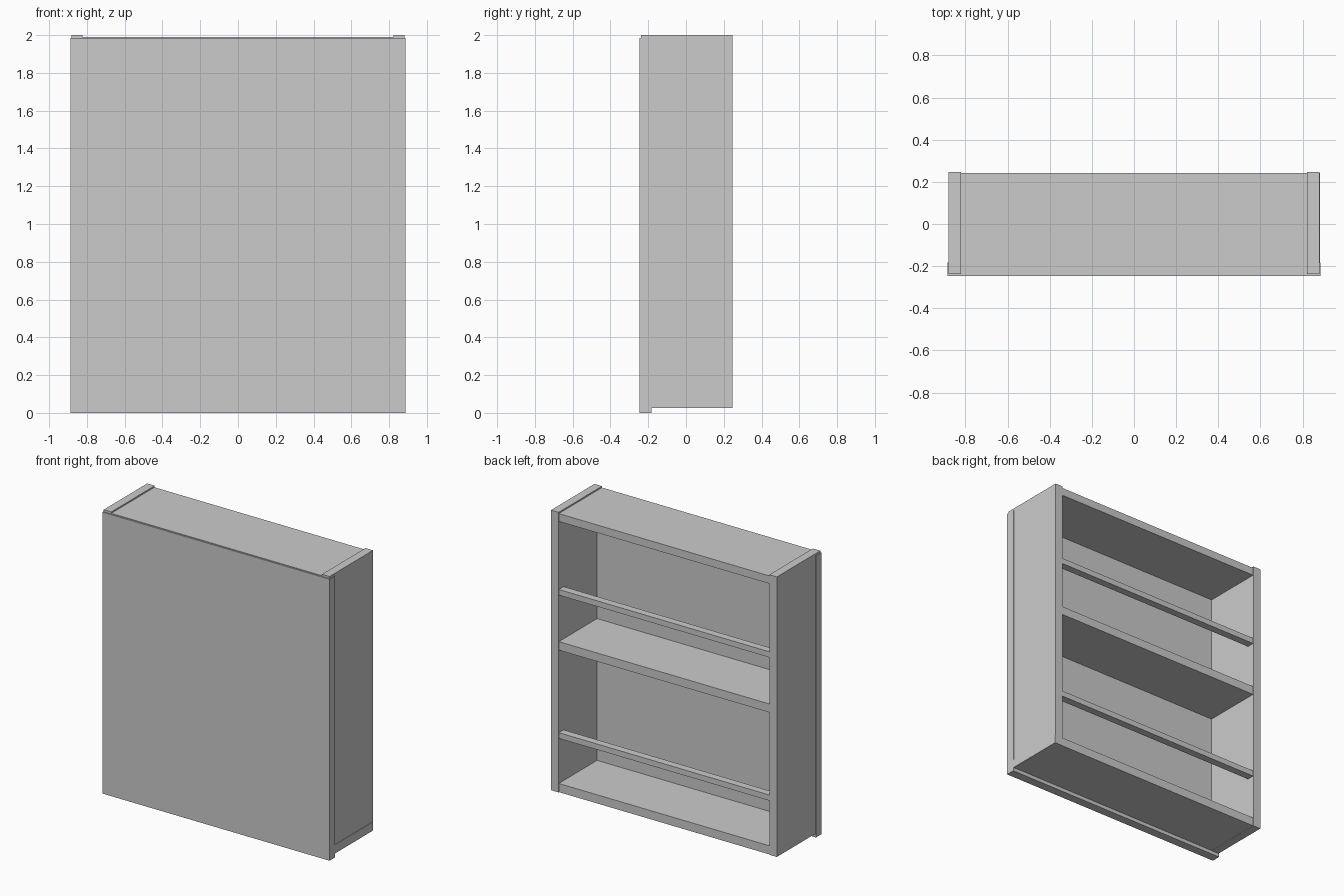
import bpy

if "Cube" in bpy.data.objects:
    bpy.data.objects.remove(bpy.data.objects["Cube"])


def box(name, x, y, z):
    """Axis-aligned box from (min, max) ranges."""
    bpy.ops.mesh.primitive_cube_add(
        size=1, location=[(r[0] + r[1]) / 2 for r in (x, y, z)])
    ob = bpy.context.object
    ob.name = name
    ob.scale = [r[1] - r[0] for r in (x, y, z)]
    bpy.ops.object.transform_apply(location=False, rotation=False, scale=True)
    return ob


INNER = (-0.825, 0.825)
DEPTH = (-0.238, 0.243)

# front panel, slightly wider and lower than the case
box("front_panel", (-0.886, 0.886), (-0.246, -0.183), (0.0, 1.985))

# upright sides
for side, name in ((-1, "left_side"), (1, "right_side")):
    xs = sorted((side * 0.822, side * 0.881))
    box(name, xs, (-0.238, 0.246), (0.025, 2.0))

# full-depth horizontal boards
box("top_board", INNER, DEPTH, (1.935, 1.99))
box("middle_shelf", INNER, DEPTH, (1.027, 1.087))
box("bottom_board", (-0.825, 0.884), DEPTH, (0.026, 0.087))

# narrow retaining rails along the open back
for name, z in (("lower_rail", 0.405), ("upper_rail", 1.415)):
    box(name, INNER, (0.19, 0.243), (z, z + 0.04))
